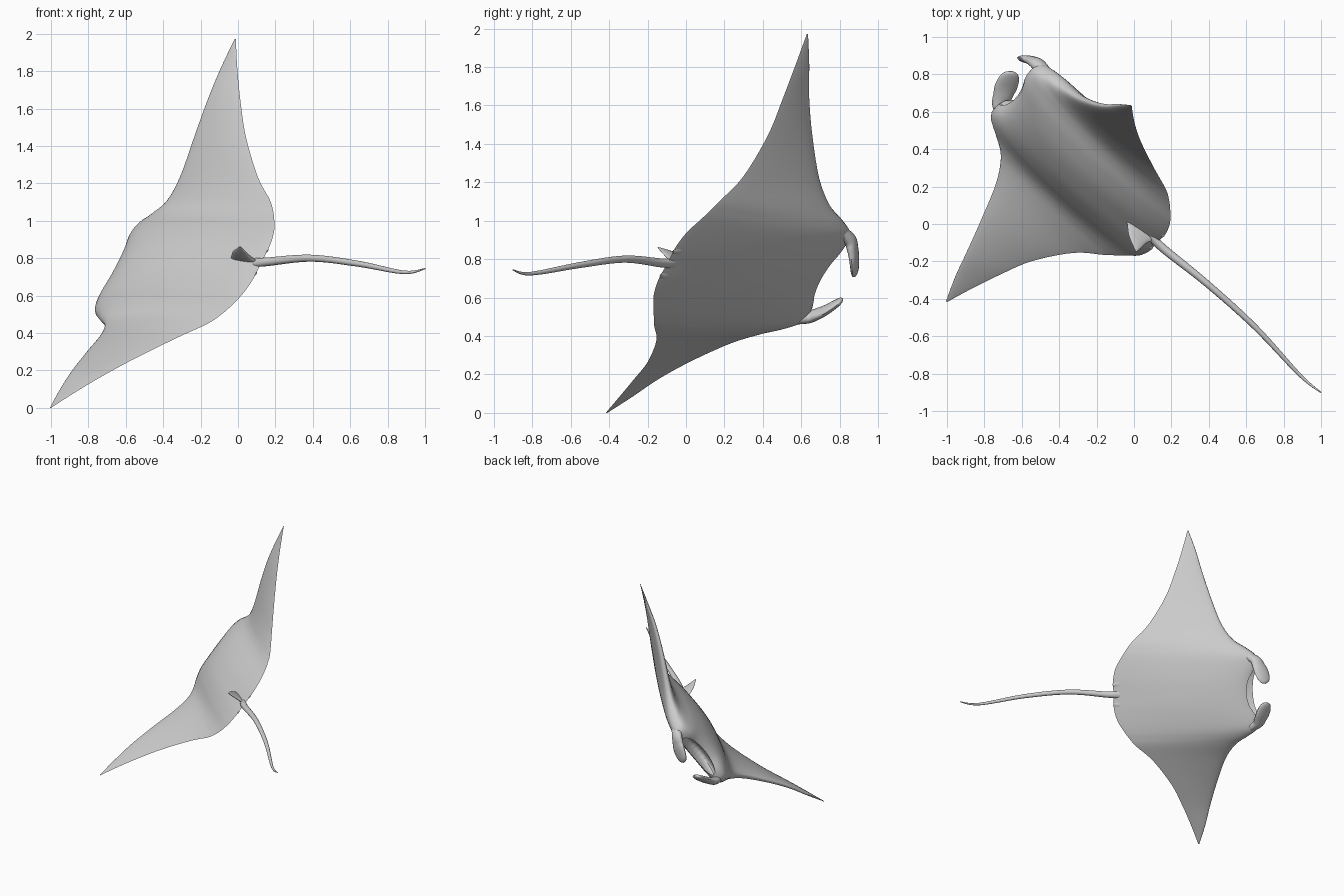
import bpy, bmesh, math
from mathutils import Matrix, Vector

if "Cube" in bpy.data.objects:
    bpy.data.objects.remove(bpy.data.objects["Cube"], do_unlink=True)

skin = bpy.data.materials.new("pale_grey_skin")
skin.use_nodes = True
skin.diffuse_color = (0.6, 0.6, 0.6, 1)
skin.node_tree.nodes["Principled BSDF"].inputs["Base Color"].default_value = (0.6, 0.6, 0.6, 1)

# Banking pose: span, forward and back (dorsal) axes of the swimming ray
forward = Vector((-0.675, 0.737, -0.053)).normalized()
span = Vector((0.406, 0.427, 0.808))
span = (span - forward * span.dot(forward)).normalized()
up = span.cross(forward)
POSE = Matrix((span, forward, up)).transposed().to_4x4()
POSE.translation = (-0.007, 0.047, 0.768)


def catmull(rows, steps):
    """Smooth curve through rows of numbers."""
    rows = [Vector(r) for r in rows]
    out = []
    for i in range(len(rows) - 1):
        a, b = rows[max(i - 1, 0)], rows[i]
        c, d = rows[i + 1], rows[min(i + 2, len(rows) - 1)]
        for k in range(steps):
            t = k / steps
            out.append(b + (c - a) * (t / 2)
                       + (a * 2 - b * 5 + c * 4 - d) * (t * t / 2)
                       + (b * 3 - a - c * 3 + d) * (t ** 3 / 2))
    return out + [rows[-1]]


def finish(name, bm):
    bmesh.ops.recalc_face_normals(bm, faces=bm.faces)
    mesh = bpy.data.meshes.new(name)
    bm.to_mesh(mesh)
    bm.free()
    mesh.materials.append(skin)
    ob = bpy.data.objects.new(name, mesh)
    bpy.context.collection.objects.link(ob)
    ob.matrix_world = POSE
    return ob


def smooth(ob, angle=50):
    bpy.ops.object.select_all(action="DESELECT")
    ob.select_set(True)
    bpy.context.view_layer.objects.active = ob
    bpy.ops.object.shade_smooth_by_angle(angle=math.radians(angle))


def skin_rings(name, rings):
    """Closed surface through a row of equal rings."""
    bm = bmesh.new()
    loops = [[bm.verts.new(p) for p in ring] for ring in rings]
    n = len(loops[0])
    for a, b in zip(loops, loops[1:]):
        for j in range(n):
            bm.faces.new((a[j], a[(j + 1) % n], b[(j + 1) % n], b[j]))
    bm.faces.new(loops[0])
    bm.faces.new(loops[-1])
    return finish(name, bm)


def strap(name, rows, broad, sides=16, steps=6):
    """Flattened tube; rows are x, y, z, half width, half thickness."""
    pts = catmull(rows, steps)
    rings = []
    for i, p in enumerate(pts):
        q, r = pts[max(i - 1, 0)], pts[min(i + 1, len(pts) - 1)]
        tangent = (Vector(r[:3]) - Vector(q[:3])).normalized()
        w = Vector(broad)
        w = (w - tangent * w.dot(tangent)).normalized()
        t = tangent.cross(w)
        ring = []
        for k in range(sides):
            a = math.tau * k / sides
            ring.append(Vector(p[:3]) + w * (p[3] * math.cos(a)) + t * (p[4] * math.sin(a)))
        rings.append(ring)
    ob = skin_rings(name, rings)
    smooth(ob)
    return ob


def ellipsoid(name, centre, radii):
    bm = bmesh.new()
    bmesh.ops.create_uvsphere(bm, u_segments=32, v_segments=16, radius=1)
    bmesh.ops.scale(bm, vec=radii, verts=bm.verts)
    bmesh.ops.translate(bm, vec=centre, verts=bm.verts)
    return finish(name, bm)


# Body and wings: x, leading y, trailing y, leading z, trailing z, dome, belly
half = [
    (0.00, 0.89, -0.195, 0.00, 0.00, 0.148, 0.082),
    (0.10, 0.90, -0.198, 0.00, 0.00, 0.143, 0.080),
    (0.20, 0.93, -0.175, 0.00, 0.00, 0.125, 0.072),
    (0.28, 0.925, -0.13, 0.00, 0.00, 0.102, 0.060),
    (0.34, 0.85, -0.09, 0.012, 0.005, 0.083, 0.050),
    (0.41, 0.74, -0.035, 0.045, 0.02, 0.066, 0.042),
    (0.53, 0.645, 0.085, 0.115, 0.07, 0.046, 0.032),
    (0.73, 0.555, 0.21, 0.22, 0.168, 0.032, 0.022),
    (0.91, 0.487, 0.278, 0.30, 0.26, 0.023, 0.015),
    (1.07, 0.435, 0.328, 0.355, 0.337, 0.013, 0.009),
    (1.22, 0.376, 0.368, 0.405, 0.405, 0.002, 0.002),
]
stations = [(-r[0], *r[1:]) for r in reversed(half[1:])] + half
N = 22


def fullness(c):
    return max(c, 0) ** 0.33 * max(1 - c, 0) ** 0.9 / 0.489


rings = []
for x, lead, trail, z_lead, z_trail, dome, belly in catmull(stations, 5):
    chord = [(1 - math.cos(math.pi * k / N)) / 2 for k in range(N + 1)]
    loop = [(c, dome) for c in chord] + [(c, -belly) for c in chord[-2:0:-1]]
    rings.append([(x, lead + (trail - lead) * c,
                   z_lead + (z_trail - z_lead) * c + height * fullness(c))
                  for c, height in loop])
body = skin_rings("body_and_wings", rings)

# Wide mouth hollowed into the front of the head
cutter = ellipsoid("mouth_cutter", (0, 0.95, -0.004), (0.205, 0.18, 0.06))
cutter.hide_render = True
cutter.hide_set(True)
cut = body.modifiers.new("mouth", "BOOLEAN")
cut.operation = "DIFFERENCE"
cut.solver = "EXACT"
cut.object = cutter
smooth(body)

# Long whip tail
strap("tail", [
    (0, -0.14, 0.003, 0.030, 0.015),
    (0, -0.24, 0.0, 0.024, 0.022),
    (0.03, -0.54, -0.035, 0.019, 0.018),
    (0.01, -0.88, -0.09, 0.016, 0.015),
    (-0.04, -1.23, -0.13, 0.010, 0.009),
    (-0.018, -1.377, -0.14, 0.003, 0.003)], (1, 0, 0))

# Small swept fin on the back at the tail root
strap("dorsal_fin", [
    (0, -0.09, 0.02, 0.095, 0.013),
    (0, -0.11, 0.07, 0.062, 0.011),
    (0, -0.14, 0.115, 0.028, 0.007),
    (0, -0.16, 0.145, 0.004, 0.002)], (0, 1, 0.1))

for side, s in (("left", 1), ("right", -1)):
    # Paddle lobes slanting inward in front of the mouth
    strap(side + "_head_lobe", [
        (s * 0.285, 0.84, 0.00, 0.034, 0.034),
        (s * 0.25, 0.925, -0.03, 0.046, 0.032),
        (s * 0.205, 0.955, -0.057, 0.056, 0.027),
        (s * 0.165, 0.975, -0.076, 0.063, 0.023),
        (s * 0.115, 0.995, -0.094, 0.056, 0.019),
        (s * 0.085, 1.005, -0.104, 0.036, 0.013),
        (s * 0.073, 1.01, -0.108, 0.004, 0.002)], (0, -0.7, -0.6))
    # Slim pelvic flaps beside the tail root
    strap(side + "_pelvic_fin", [
        (s * 0.085, -0.08, 0, 0.008, 0.006),
        (s * 0.08, -0.15, 0, 0.026, 0.011),
        (s * 0.075, -0.2, 0, 0.010, 0.003)], (1, 0, 0))
    # Eyes on the sides of the head
    smooth(ellipsoid(side + "_eye", (s * 0.29, 0.865, 0.045), (0.02, 0.024, 0.022)))
